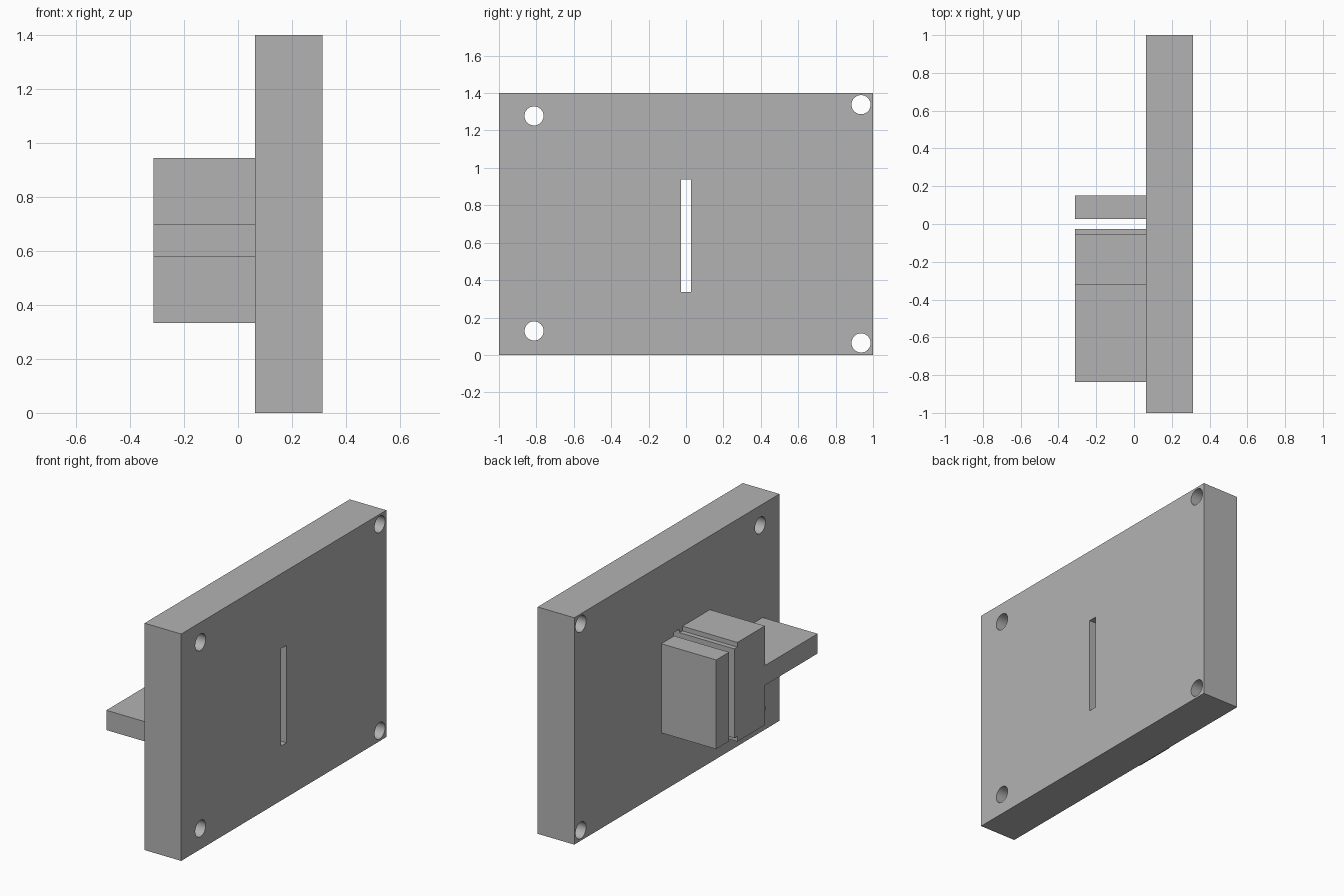
import bpy
import math

cube = bpy.data.objects.get("Cube")
if cube:
    bpy.data.objects.remove(cube, do_unlink=True)

# One plain grey for the whole bracket
grey = bpy.data.materials.new("light_grey")
grey.use_nodes = True
grey.diffuse_color = (0.45, 0.45, 0.45, 1)
grey.node_tree.nodes["Principled BSDF"].inputs["Base Color"].default_value = grey.diffuse_color


def box(name, x, y, z):
    """Box from (min, max) pairs along each axis."""
    spans = (x, y, z)
    bpy.ops.mesh.primitive_cube_add(size=1, location=[(a + b) / 2 for a, b in spans])
    ob = bpy.context.object
    ob.name = name
    ob.scale = [b - a for a, b in spans]
    bpy.ops.object.transform_apply(location=False, rotation=False, scale=True)
    ob.data.materials.append(grey)
    return ob


def cut(target, cutter):
    """Subtract the cutter from the target, then remove it."""
    cutter.hide_render = True
    mod = target.modifiers.new("cut", 'BOOLEAN')
    mod.operation = 'DIFFERENCE'
    mod.solver = 'EXACT'
    mod.object = cutter
    bpy.context.view_layer.objects.active = target
    bpy.ops.object.modifier_apply(modifier=mod.name)
    bpy.data.objects.remove(cutter, do_unlink=True)


BACK, FRONT, TIP = 0.0625, 0.3125, -0.3125
GAP = 0.026
REACH = (TIP, BACK)

# Mounting plate with a central slot and four screw holes
plate = box("mounting_plate", (BACK, FRONT), (-1, 1), (0, 1.4))
cut(plate, box("slot_cutter", (0, 0.4), (-GAP, GAP), (0.337, 0.938)))
for y, z in ((-0.8125, 0.128), (-0.8125, 1.278), (0.936, 0.064), (0.936, 1.338)):
    bpy.ops.mesh.primitive_cylinder_add(vertices=48, radius=0.051, depth=0.5,
                                        location=((BACK + FRONT) / 2, y, z),
                                        rotation=(0, math.pi / 2, 0))
    hole = bpy.context.object
    hole.data.materials.append(grey)
    cut(plate, hole)
bpy.ops.object.select_all(action='DESELECT')
plate.select_set(True)
bpy.ops.object.shade_smooth_by_angle(angle=math.radians(30))

# Clamp behind the plate: two jaws either side of the slot
JAW_Z = (0.366, 0.916)
box("outer_jaw", REACH, (GAP, 0.152), JAW_Z)
box("inner_jaw_lip", REACH, (-0.055, -GAP), JAW_Z)
box("inner_jaw_block", REACH, (-0.322, -0.055), (0.333, 0.945))

# Arm reaching sideways from the inner jaw
box("side_arm", REACH, (-0.837, -0.322), (0.578, 0.70))
